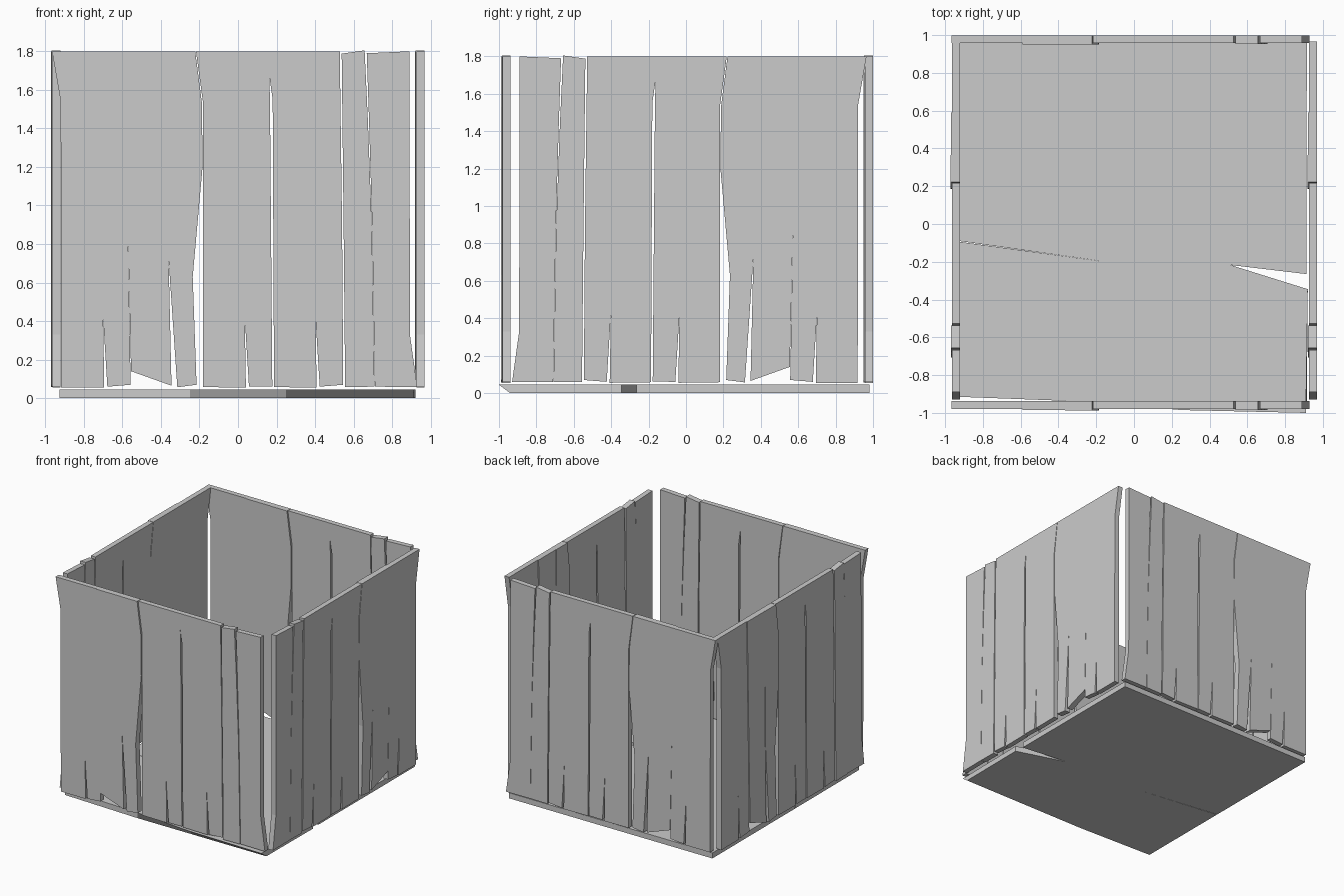
import bpy, bmesh
from math import pi

Z0, Z1 = 0.06, 1.80  # plank bottom and top


def prism(bm, side_a, side_b):
    """Close two matching 3D outlines into a solid."""
    a = [bm.verts.new(p) for p in side_a]
    b = [bm.verts.new(p) for p in side_b]
    n = len(a)
    bm.faces.new(a)
    bm.faces.new(b[::-1])
    for i in range(n):
        j = (i + 1) % n
        bm.faces.new((a[i], b[i], b[j], a[j]))


def finish(bm, name):
    bmesh.ops.recalc_face_normals(bm, faces=bm.faces[:])
    me = bpy.data.meshes.new(name)
    bm.to_mesh(me)
    bm.free()
    return me


def add(name, me, loc=(0, 0, 0), turn=0):
    ob = bpy.data.objects.new(name, me)
    ob.location = loc
    ob.rotation_euler[2] = turn
    bpy.context.collection.objects.link(ob)


def split(x):
    """Short crack rising from a plank's bottom edge, right to left."""
    return [(x + 0.022, Z0), (x, 0.42), (x + 0.006, Z0 - 0.005)]


# plank: left edge (top to bottom), bottom cracks, right edge (bottom to top), front y
planks = [
    ([(-0.965, Z1), (-0.92, 1.54), (-0.918, 0.055)],
     split(-0.70)[::-1],
     [(-0.557, 0.07), (-0.572, 0.9), (-0.591, Z1)], 0.0),
    ([(-0.591, Z1), (-0.572, 0.9), (-0.555, 0.14)],
     [],
     [(-0.345, 0.065), (-0.36, 0.72), (-0.365, Z1)], -0.006),
    ([(-0.365, Z1), (-0.36, 0.72), (-0.315, 0.057)],
     [],
     [(-0.215, 0.07), (-0.235, 0.63), (-0.184, 1.2), (-0.187, 1.53), (-0.222, Z1)], -0.008),
    ([(-0.218, Z1), (-0.181, 1.53), (-0.181, 1.15), (-0.181, 0.058)],
     split(0.035)[::-1],
     [(0.178, 0.062), (0.166, 1.53), (0.163, 1.67), (0.165, Z1)], 0.0),
    ([(0.165, Z1), (0.163, 1.67), (0.18, 1.55), (0.187, 0.058)],
     split(0.402)[::-1],
     [(0.546, 0.07), (0.54, 0.9), (0.528, Z1)], 0.0),
    ([(0.538, Z1 - 0.012), (0.548, 0.9), (0.556, 0.058)],
     [],
     [(0.708, 0.06), (0.694, 0.9), (0.674, 1.44), (0.657, Z1 + 0.005)], -0.005),
    ([(0.668, Z1 - 0.01), (0.68, 1.44), (0.696, 0.9), (0.71, 0.06)],
     [],
     [(0.93, 0.058), (0.892, 0.33), (0.89, Z1)], 0.0),
]

# One wall of worn planks, reused on all four sides
bm = bmesh.new()
for left, cracks, right, y in planks:
    outline = left + cracks + right
    prism(bm, [(x, y, z) for x, z in outline], [(x, 0.042, z) for x, z in outline])
wall = finish(bm, "plank_wall")

add("front_wall", wall, (0, -0.98, 0))
add("back_wall", wall, (0, 0.957, 0))
add("left_wall", wall, (-0.963, 0, 0), -pi / 2)
add("right_wall", wall, (0.926, 0, 0), -pi / 2)

# Floor slab: warped front edge, wedge crack on the right, hairline crack on the left
rest = [(0.92, -0.345), (0.51, -0.217), (0.913, -0.265), (0.915, 0.98),
        (-0.925, 0.98), (-0.925, -0.09), (-0.15, -0.2), (-0.925, -0.094)]
top = [(-0.925, -0.915), (-0.25, -0.94), (0.25, -0.985), (0.91, -1.0)] + rest
base = [(-0.925, -0.915), (-0.25, -0.94), (0.25, -0.94), (0.915, -0.94)] + rest
bm = bmesh.new()
prism(bm, [(x, y, 0.045) for x, y in top], [(x, y, 0.0) for x, y in base])
add("floor", finish(bm, "floor"))
